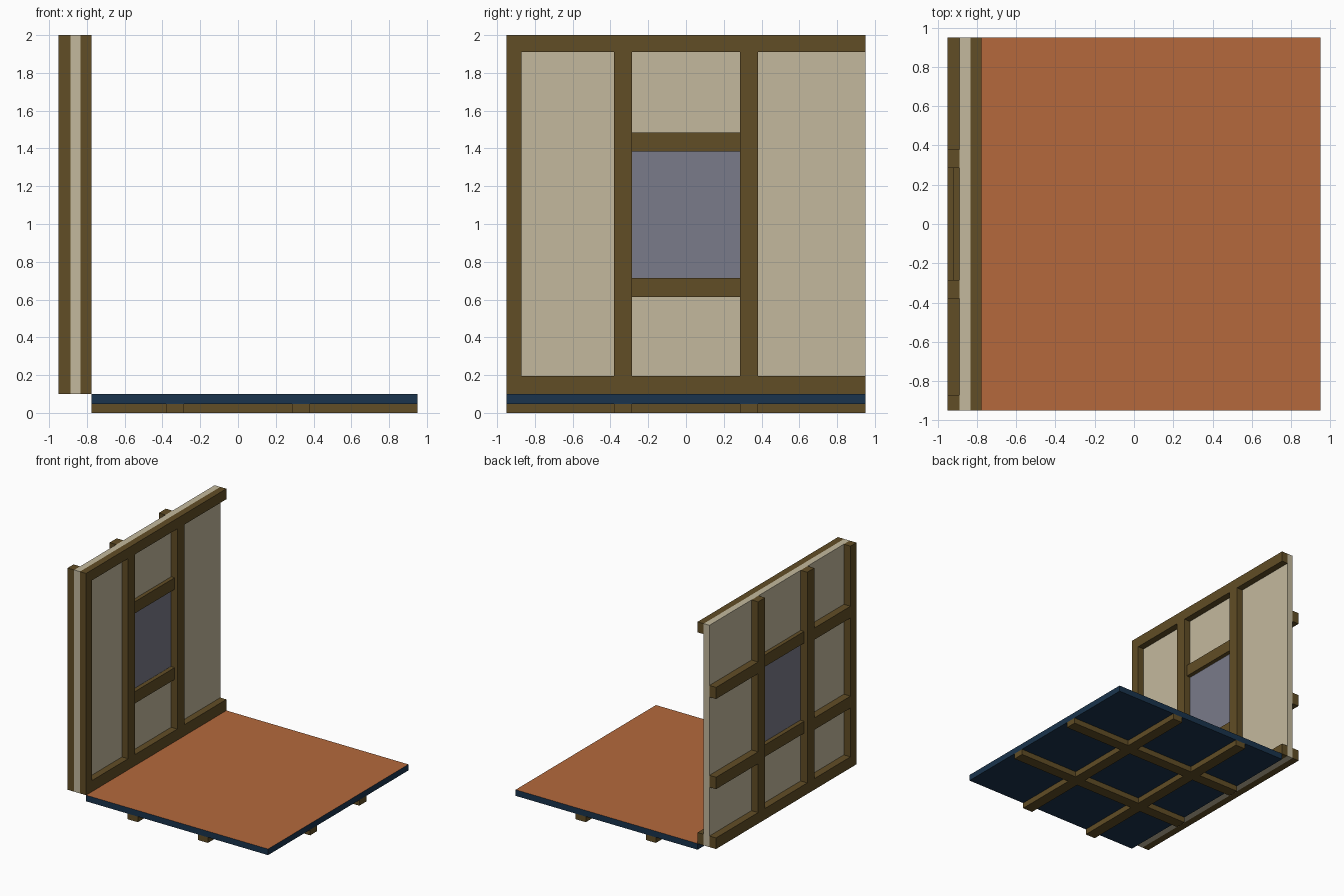
import bpy, bmesh

if "Cube" in bpy.data.objects:
    bpy.data.objects.remove(bpy.data.objects["Cube"])


def material(name, rgb):
    m = bpy.data.materials.new(name)
    m.diffuse_color = (*rgb, 1)
    m.use_nodes = True
    m.node_tree.nodes["Principled BSDF"].inputs["Base Color"].default_value = m.diffuse_color
    return m


WOOD = material("dark_wood", (0.12, 0.075, 0.019))
PLASTER = material("plaster", (0.55, 0.485, 0.34))
GLASS = material("window_glass", (0.195, 0.198, 0.254))
TILE = material("orange_floor", (0.46, 0.141, 0.046))
NAVY = material("navy_base", (0.01, 0.034, 0.074))


def finish(name, bm, *mats):
    bmesh.ops.recalc_face_normals(bm, faces=bm.faces)
    me = bpy.data.meshes.new(name)
    bm.to_mesh(me)
    bm.free()
    for m in mats:
        me.materials.append(m)
    ob = bpy.data.objects.new(name, me)
    bpy.context.collection.objects.link(ob)
    return ob


def box(name, xr, yr, zr, *mats):
    bm = bmesh.new()
    bmesh.ops.create_cube(bm, size=1)
    for v in bm.verts:
        for i, (a, b) in enumerate((xr, yr, zr)):
            v.co[i] = (a + b) / 2 + v.co[i] * (b - a)
    return finish(name, bm, *mats)


E = 0.95                               # half width of the model
IN, OUT = 0.285, 0.38                  # inner and outer edge of the paired beams
PAIR = ((-OUT, -IN), (IN, OUT))
X0, X1, X2, X3 = -0.95, -0.887, -0.833, -0.775   # wall layers from outside in
BOT, TOP = (0.1, 0.195), (1.91, 2.0)
RAILS = ((0.613, 0.715), (1.385, 1.485))

# floor slab: navy with an orange upper face
slab = box("floor_slab", (X3, E), (-E, E), (0.048, 0.1), NAVY, TILE)
for p in slab.data.polygons:
    if p.normal.z > 0.5:
        p.material_index = 1

# floor joists in both directions
for i, r in enumerate(PAIR):
    box(f"long_joist_{i}", (X3, E), r, (0, 0.048), WOOD)
    box(f"cross_joist_{i}", r, (-E, E), (0, 0.048), WOOD)

# wall panel with a window opening
bm = bmesh.new()
z0, z1 = RAILS[0][1], RAILS[1][0]
rings = [[bm.verts.new((X1, s * w, z)) for s, z in ((-1, lo), (1, lo), (1, hi), (-1, hi))]
         for w, lo, hi in ((E, 0.1, 2.0), (IN, z0, z1))]
a, b = rings
for i in range(4):
    j = (i + 1) % 4
    bm.faces.new((a[i], a[j], b[j], b[i]))
ext = bmesh.ops.extrude_face_region(bm, geom=bm.faces[:], use_keep_orig=True)
for v in ext["geom"]:
    if isinstance(v, bmesh.types.BMVert):
        v.co.x = X2
finish("wall_panel", bm, PLASTER)
box("window_pane", (X1 + 0.003, X2 - 0.003), (-IN, IN), (z0, z1), GLASS)

# inner timber frame
box("inner_bottom_beam", (X2, X3), (-E, E), BOT, WOOD)
box("inner_top_beam", (X2, X3), (-E, E), TOP, WOOD)
box("inner_corner_post", (X2, X3), (-E, -0.87), (BOT[1], TOP[0]), WOOD)
for i, r in enumerate(PAIR):
    box(f"inner_post_{i}", (X2, X3), r, (BOT[1], TOP[0]), WOOD)

# outer timber frame
box("outer_corner_post", (X0, X1), (-E, -0.87), (0.1, 2.0), WOOD)
box("outer_bottom_beam", (X0, X1), (-0.87, E), BOT, WOOD)
for i, r in enumerate(PAIR):
    box(f"outer_post_{i}", (X0, X1), r, (BOT[1], 2.0), WOOD)

# outer rails either side of the window, and the window sill and lintel
for i, r in enumerate(RAILS):
    box(f"outer_rail_near_{i}", (X0, X1), (-0.87, -OUT), r, WOOD)
    box(f"outer_rail_far_{i}", (X0, X1), (OUT, E), r, WOOD)
    box(("window_sill", "window_lintel")[i], (-0.92, -0.80), (-IN, IN), r, WOOD)
